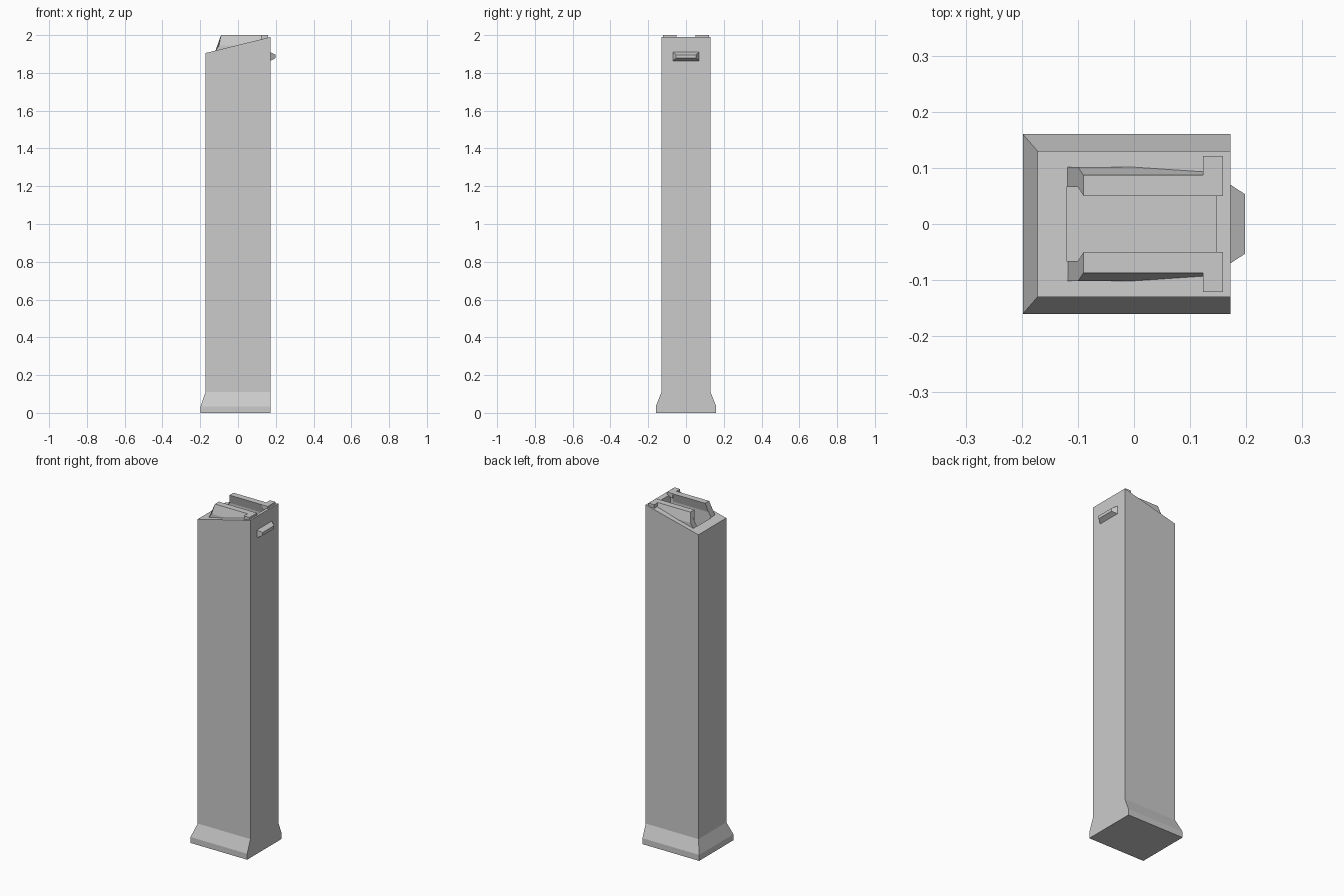
import bpy, bmesh

if "Cube" in bpy.data.objects:
    bpy.data.objects.remove(bpy.data.objects["Cube"])


def top_z(x):
    """Height of the slanted top of the body."""
    return 1.905 + (x + 0.172) * 0.085 / 0.344


def loft(name, rings):
    """Skin a list of equal-length point rings and cap both ends."""
    bm = bmesh.new()
    rows = [[bm.verts.new(p) for p in ring] for ring in rings]
    n = len(rows[0])
    for a, b in zip(rows, rows[1:]):
        for i in range(n):
            j = (i + 1) % n
            bm.faces.new((a[i], a[j], b[j], b[i]))
    bm.faces.new(rows[0][::-1])
    bm.faces.new(rows[-1])
    bmesh.ops.recalc_face_normals(bm, faces=bm.faces)
    mesh = bpy.data.meshes.new(name)
    bm.to_mesh(mesh)
    bm.free()
    obj = bpy.data.objects.new(name, mesh)
    bpy.context.collection.objects.link(obj)
    return obj


def rect(x0, x1, y, z=None):
    """Rectangle in plan; without z it lies on the slanted top."""
    return [(x, s * y, top_z(x) if z is None else z)
            for x, s in ((x0, -1), (x1, -1), (x1, 1), (x0, 1))]


def mirror_y(obj):
    obj.modifiers.new("mirror", 'MIRROR').use_axis = (False, True, False)


# Body: flared foot, straight shaft, slanted rim and open well
loft("body", [
    rect(-0.198, 0.172, 0.16, 0.0),
    rect(-0.198, 0.172, 0.16, 0.035),
    rect(-0.172, 0.172, 0.13, 0.11),
    rect(-0.172, 0.172, 0.13),
    rect(-0.12, 0.147, 0.066),
    rect(-0.12, 0.147, 0.066, 1.80),
])

# Feed lips: inward-leaning walls with a cut-back rear edge (y, z, rear x)
section = [(0.050, 2.0, -0.09), (0.087, 2.0, -0.09), (0.102, 1.945, -0.10),
           (0.102, 1.915, -0.12), (0.102, 1.90, -0.12), (0.066, 1.90, -0.12),
           (0.066, 1.915, -0.12), (0.066, 1.945, -0.10)]
mirror_y(loft("feed_lip", [
    [(x, y, z) for y, z, x in section],
    [(0.13, y, z) for y, z, x in section],
]))

# Stop blocks at the front end of the lips
mirror_y(loft("lip_block", [
    [(x, y, z) for x, y in ((0.123, 0.05), (0.159, 0.05), (0.159, 0.121), (0.123, 0.121))]
    for z in (1.975, 2.0)
]))

# Catch: tapered lug on the right side
loft("catch_lug", [
    [(x, -y, z0), (x, y, z0), (x, y, z1), (x, -y, z1)]
    for x, y, z0, z1 in ((0.165, 0.07, 1.864, 1.91),
                         (0.172, 0.07, 1.864, 1.91),
                         (0.198, 0.053, 1.878, 1.896))
])
